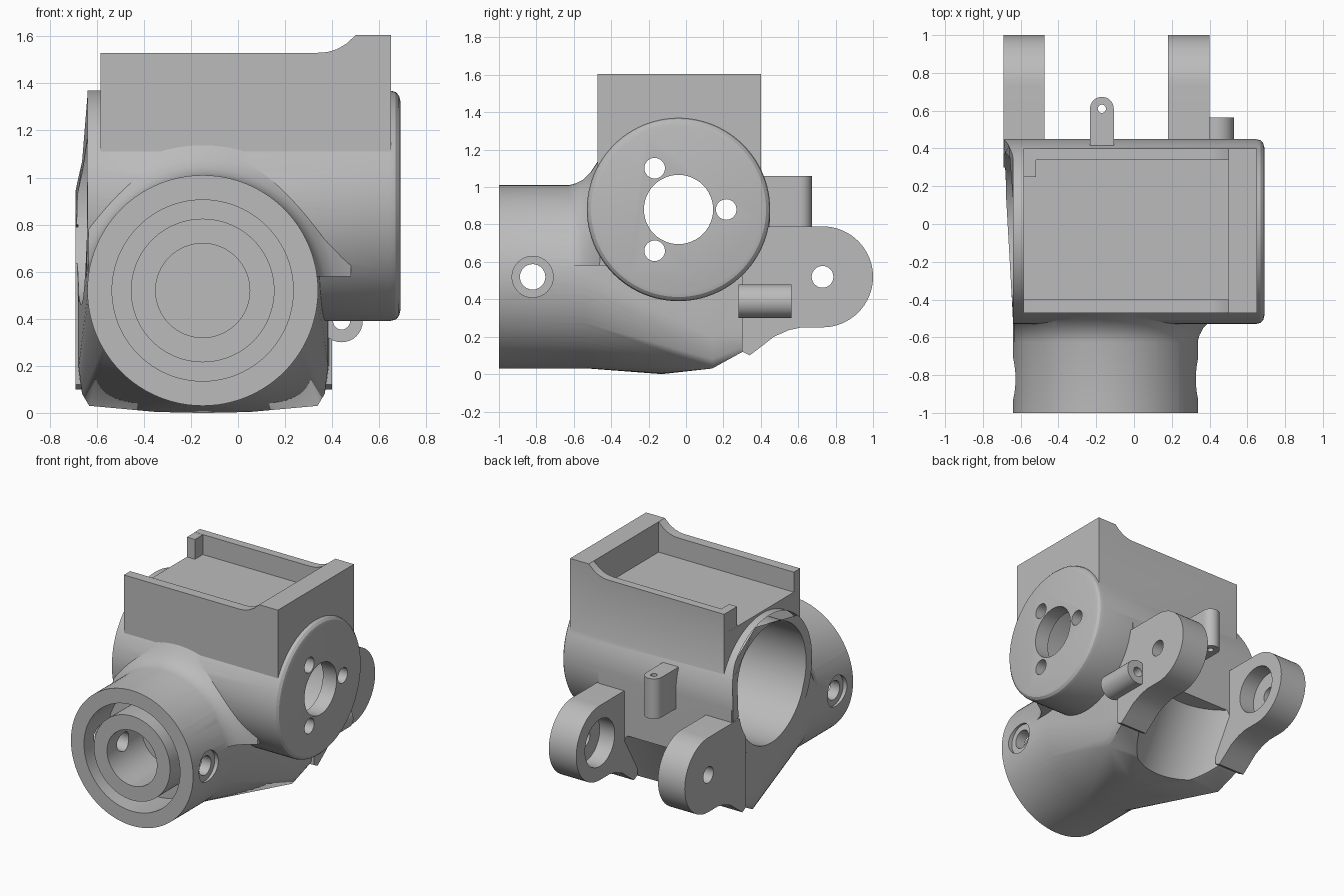
import bpy, bmesh, math
from mathutils import Vector

cube = bpy.data.objects.get("Cube")
if cube:
    bpy.data.objects.remove(cube, do_unlink=True)

mat = bpy.data.materials.new("plain_grey")
mat.use_nodes = True
grey = (0.5, 0.5, 0.5, 1)
mat.diffuse_color = grey
mat.node_tree.nodes["Principled BSDF"].inputs["Base Color"].default_value = grey


def finish(name, bm):
    bmesh.ops.recalc_face_normals(bm, faces=bm.faces)
    me = bpy.data.meshes.new(name)
    bm.to_mesh(me)
    bm.free()
    me.materials.append(mat)
    ob = bpy.data.objects.new(name, me)
    bpy.context.collection.objects.link(ob)
    return ob


def loft(name, rings):
    """Closed solid through rings of equal point count."""
    bm = bmesh.new()
    rows = [[bm.verts.new(p) for p in ring] for ring in rings]
    n = len(rows[0])
    for a, b in zip(rows, rows[1:]):
        for i in range(n):
            j = (i + 1) % n
            bm.faces.new((a[i], a[j], b[j], b[i]))
    bm.faces.new(rows[0][::-1])
    bm.faces.new(rows[-1])
    return finish(name, bm)


def place(axis, t, u, v):
    return {"x": (t, u, v), "y": (u, t, v), "z": (u, v, t)}[axis]


def circle(axis, t, c, r, n=64):
    return [place(axis, t, c[0] + r * math.cos(k * math.tau / n),
                  c[1] + r * math.sin(k * math.tau / n)) for k in range(n)]


def turned(name, axis, c, steps, n=64):
    return loft(name, [circle(axis, t, c, r, n) for t, r in steps])


def rod(name, axis, c, r, a, b, n=48):
    return turned(name, axis, c, [(a, r), (b, r)], n)


def prism(name, axis, outline, a, b):
    return loft(name, [[place(axis, t, u, v) for u, v in outline] for t in (a, b)])


def block(name, x0, x1, y0, y1, z0, z1):
    return prism(name, "z", [(x0, y0), (x1, y0), (x1, y1), (x0, y1)], z0, z1)


def combine(target, other, op):
    m = target.modifiers.new("combine", "BOOLEAN")
    m.operation, m.solver, m.object = op, "EXACT", other
    bpy.context.view_layer.update()
    bpy.ops.object.select_all(action="DESELECT")
    target.select_set(True)
    bpy.context.view_layer.objects.active = target
    bpy.ops.object.modifier_apply(modifier=m.name)
    bpy.data.objects.remove(other, do_unlink=True)


MAIN = (-0.04, 0.88)     # cross tube axis, y and z
FRONT = (-0.15, 0.52)    # front tube axis, x and z
HINGE = (0.73, 0.52)     # ear axis, y and z

# Cross tube with a rounded right end and a slightly slanted left end
body = turned("joint_housing", "x", MAIN,
              [(-0.64, 0.49), (0.645, 0.49), (0.67, 0.483), (0.684, 0.468), (0.69, 0.445)], 96)
for v in body.data.vertices:
    if v.co.x < -0.6:
        fade = min(1, max(0, (1.17 - v.co.z) / 0.22))
        v.co.x -= 0.05 * fade * (v.co.y + 0.53) / 0.98

# Lower core, running from the round front tube to a wide flat back
bm = bmesh.new()
for p in circle("y", -0.55, FRONT, 0.488, 72):
    bm.verts.new(p)
for s in (-1, 1):
    for dx, y, z in ((0.485, 0.14, 0.03), (0.515, 0.14, 0.08), (0.53, 0.14, 0.2), (0.53, 0.14, 0.8),
                     (0.535, 0.45, 0.2), (0.535, 0.45, 0.88), (0.2, -0.13, 0.004), (0.02, -0.13, 0)):
        bm.verts.new((-0.147 + s * dx, y, z))
hull = bmesh.ops.convex_hull(bm, input=bm.verts)
loose = {g for g in hull["geom_interior"] + hull["geom_unused"] if isinstance(g, bmesh.types.BMVert)}
bmesh.ops.delete(bm, geom=list(loose), context="VERTS")
core = finish("core", bm)

# Curved clearance under the core, between the ears
cavity = loft("cavity", [circle("z", -0.1, (-0.148, 0.45), 0.45),
                         circle("z", 0.47, (-0.148, 0.78), 0.45)])
combine(core, cavity, "DIFFERENCE")
combine(body, core, "UNION")

# Front tube and its flared blend into the cross tube
combine(body, rod("front_tube", "y", FRONT, 0.49, -1, -0.45, 96), "UNION")
flare = turned("flare", "y", FRONT, [(-0.66, 0.47), (-0.63, 0.489), (-0.59, 0.5), (-0.55, 0.52),
                                     (-0.51, 0.56), (-0.47, 0.62), (-0.44, 0.67), (-0.38, 0.67)], 96)
combine(flare, block("clip", -0.635, 0.48, -0.8, 0, 0.58, 1.3), "INTERSECT")
combine(body, flare, "UNION")

# Tray on top, with a raised right end
tray = prism("tray", "y", [(-0.585, 0.95), (0.65, 0.95), (0.65, 1.605), (0.5, 1.605), (0.46, 1.568),
                           (0.42, 1.545), (0.38, 1.533), (0.34, 1.53), (-0.585, 1.53)], -0.472, 0.4)
combine(body, tray, "UNION")
combine(body, block("tray_space", -0.9, 0.5, -0.4, 0.34, 1.385, 1.8), "DIFFERENCE")
combine(body, block("tray_tab", -0.584, -0.52, 0.25, 0.36, 1.3, 1.529), "UNION")

# Hinge ears
arc = [(HINGE[0] + 0.27 * math.sin(k * math.pi / 32), HINGE[1] + 0.27 * math.cos(k * math.pi / 32))
       for k in range(33)]
ear = [(0.3, 0.79)] + arc + [(0.62, 0.25), (0.55, 0.235), (0.47, 0.2), (0.4, 0.145), (0.34, 0.1), (0.3, 0.12)]
for x0, x1 in ((-0.69, -0.475), (0.18, 0.4)):
    combine(body, prism("ear", "x", ear, x0, x1), "UNION")

# Small cable post at the back and a guide sleeve beside the right ear
post = [(-0.17 + 0.063 * math.cos(k * math.pi / 16), 0.61 + 0.063 * math.sin(k * math.pi / 16))
        for k in range(17)] + [(-0.233, 0.38), (-0.107, 0.38)]
combine(body, prism("cable_post", "z", post, 0.77, 1.06), "UNION")
combine(body, rod("guide_sleeve", "y", (0.44, 0.39), 0.09, 0.28, 0.565, 32), "UNION")

# Main bore and the holes in its end wall
cuts = [rod("main_bore", "x", MAIN, 0.42, -0.9, 0.58, 96),
        rod("shaft_hole", "x", MAIN, 0.185, 0.4, 0.9)]
for k in range(3):
    a = k * math.tau / 3
    cuts.append(rod("screw_hole", "x", (MAIN[0] + 0.255 * math.cos(a), MAIN[1] + 0.255 * math.sin(a)),
                    0.055, 0.4, 0.9, 32))

# Ring groove and blind bore in the front tube
groove = rod("groove", "y", FRONT, 0.385, -1.2, -0.72, 96)
combine(groove, rod("groove_middle", "y", FRONT, 0.305, -1.4, -0.5, 96), "DIFFERENCE")
cuts += [groove, rod("front_bore", "y", FRONT, 0.2, -1.2, -0.6, 64)]

# Cross pin hole with shallow counterbores
cuts.append(rod("pin_hole", "x", (-0.82, 0.52), 0.068, -0.9, 0.6, 32))
for s in (-1, 1):
    cuts.append(rod("pin_seat", "x", (-0.82, 0.52), 0.11, -0.15 + s * 0.46, -0.15 + s * 0.7, 40))

# Ear holes, with wide recesses on the inner faces
for a, b, c, d in ((0.15, 0.3, 0.25, 0.5), (-0.595, -0.44, -0.8, -0.55)):
    cuts.append(rod("ear_recess", "x", HINGE, 0.17, a, b))
    cuts.append(rod("ear_hole", "x", HINGE, 0.058, c, d, 32))

# Holes in the post and the sleeve
cuts.append(rod("post_hole", "z", (-0.17, 0.61), 0.022, 0.7, 1.2, 20))
cuts.append(rod("sleeve_hole", "y", (0.44, 0.39), 0.036, 0.2, 0.7, 24))
for cutter in cuts:
    combine(body, cutter, "DIFFERENCE")

bpy.ops.object.select_all(action="DESELECT")
body.select_set(True)
bpy.context.view_layer.objects.active = body
bpy.ops.object.shade_smooth_by_angle(angle=math.radians(28))
